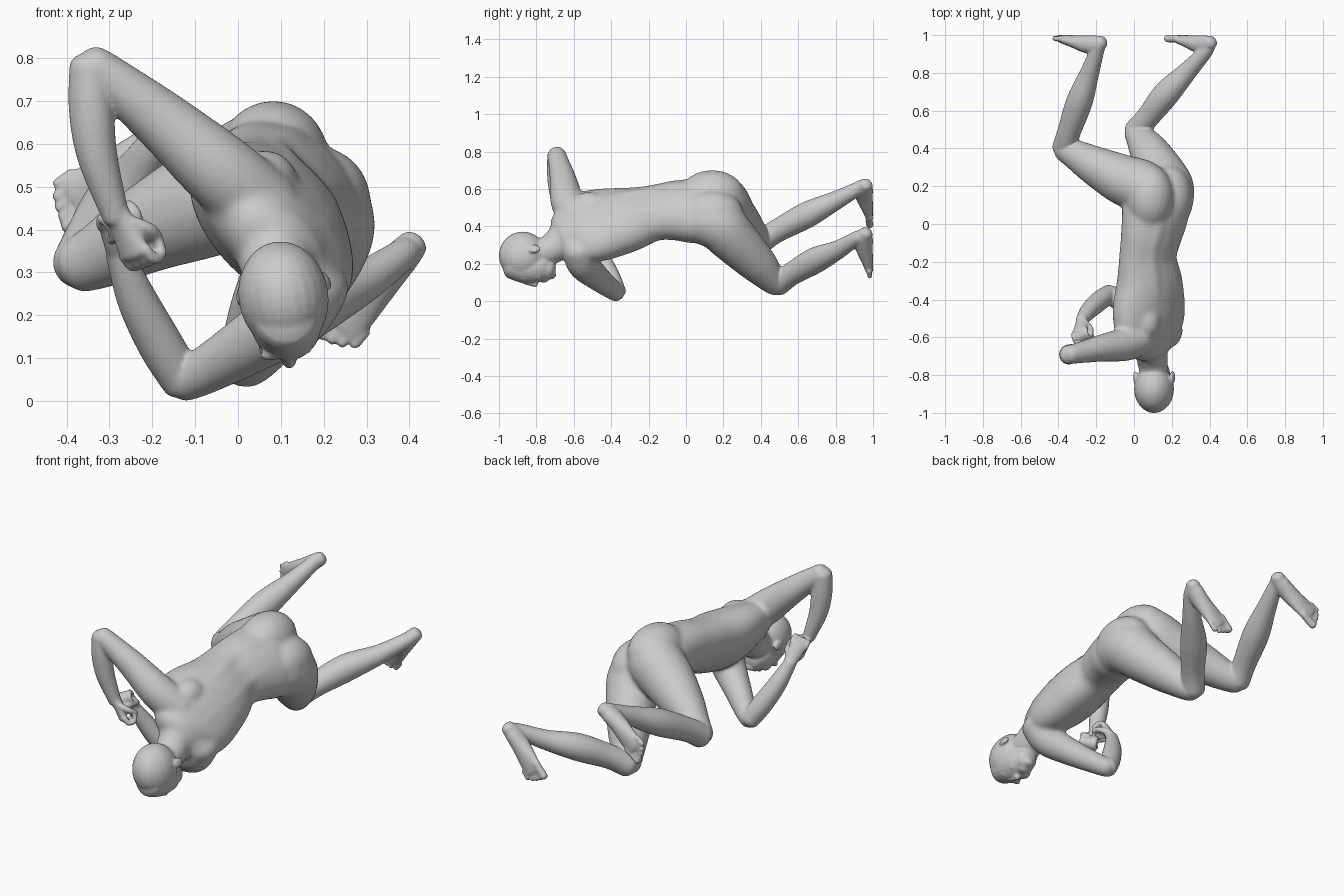
import bpy, bmesh, math
from mathutils import Vector as V, Matrix

bm = bmesh.new()


def catmull(rows, steps=6):
    """Smooth a list of (x, y, z, ra, rb) rows."""
    rows = [V(r) for r in rows]
    p = [rows[0] * 2 - rows[1]] + rows + [rows[-1] * 2 - rows[-2]]
    out = []
    for i in range(1, len(p) - 2):
        a, b, c, d = p[i - 1:i + 3]
        for k in range(steps):
            t = k / steps
            out.append(0.5 * (2 * b + (c - a) * t + (2 * a - 5 * b + 4 * c - d) * t * t
                              + (3 * b - a - 3 * c + d) * t ** 3))
    return out + [rows[-1]]


def loft(rows, side0, side1=None, cap=0.7, n=24):
    """Skin elliptical sections along a path, with rounded ends."""
    rows = [tuple(r) if len(r) == 5 else (*r, r[3]) for r in rows]
    pts = catmull(rows)
    side0, side1 = V(side0), V(side1 or side0)
    secs, m = [], len(pts) - 1
    for i, q in enumerate(pts):
        t = (V(pts[min(i + 1, m)][:3]) - V(pts[max(i - 1, 0)][:3])).normalized()
        s = side0.lerp(side1, i / m)
        s = (s - t * s.dot(t)).normalized()
        secs.append((V(q[:3]), q[3], q[4], s, t.cross(s), t))

    def ends(sec, sign):
        c, a, b, s, u, t = sec
        return [(c + t * sign * cap * min(a, b) * math.sin(f), a * math.cos(f), b * math.cos(f), s, u, t)
                for f in (0.4, 0.8, 1.15, 1.45)]
    secs = ends(secs[0], -1)[::-1] + secs + ends(secs[-1], 1)
    rings = []
    for c, a, b, s, u, t in secs:
        rings.append([bm.verts.new(c + s * a * math.cos(2 * math.pi * k / n)
                                   + u * b * math.sin(2 * math.pi * k / n)) for k in range(n)])
    for r0, r1 in zip(rings, rings[1:]):
        for k in range(n):
            bm.faces.new((r0[k], r0[(k + 1) % n], r1[(k + 1) % n], r1[k]))
    bm.faces.new(rings[0][::-1])
    bm.faces.new(rings[-1])


def blob(c, r, roll=0):
    """Ellipsoid, rolled about the y axis."""
    bmesh.ops.create_uvsphere(bm, u_segments=24, v_segments=16, radius=1,
                              matrix=Matrix.Translation(c) @ Matrix.Rotation(roll, 4, 'Y')
                              @ Matrix.Diagonal((*r, 1)))


def hand(wrist, d, curl):
    """Fist: palm, four curled fingers and a thumb."""
    w, d = V(wrist), V(d).normalized()
    c = V(curl)
    c = (c - d * c.dot(d)).normalized()
    s = d.cross(c)

    def at(a, b, e, *r):
        return (*(w + d * a + c * b + s * e), *r)
    loft([at(-.02, 0, 0, .032, .027), at(.03, .005, 0, .038, .025), at(.09, .005, 0, .045, .021)], s)
    for k in range(4):
        e = (k - 1.5) * .0235
        loft([at(.085, .005, e, .014), at(.115, .02, e, .0145), at(.112, .05, e, .0135),
              at(.08, .058, e, .0125), at(.062, .04, e, .012)], s, n=12)
    loft([at(.02, .01, .025, .018), at(.05, .038, .042, .016), at(.078, .066, .028, .0145),
          at(.088, .074, 0, .0125)], d, n=12)


def foot(heel, toe, big):
    """Foot standing on the plane y = 1; big = side of the big toe."""
    h, t = V((heel[0], 0, heel[1])), V((toe[0], 0, toe[1]))
    d = (t - h).normalized()
    s = V((0, 1, 0)).cross(d) * big
    L = (t - h).length

    def at(f, y, e, *r):
        q = h + d * L * f + s * e
        return (q.x, y, q.z, *r)
    loft([at(.09, .962, 0, .036, .037), at(.2, .950, 0, .041, .050), at(.4, .953, 0, .046, .046),
          at(.6, .966, .002, .054, .034), at(.82, .980, .002, .060, .021)], s)
    for k, (tip, r) in enumerate([(1.0, .020), (.99, .0145), (.97, .0142), (.94, .014), (.89, .0135)]):
        e = .043 - k * .0237
        loft([at(.74, .980, e, r), at(tip - .1, .980, e, r), at(tip - .03, .983, e, r)], s, n=12)


def fuse(name, voxel, rounds):
    """Merge everything in bm into one smooth skin."""
    bmesh.ops.recalc_face_normals(bm, faces=bm.faces)
    mesh = bpy.data.meshes.new(name)
    bm.to_mesh(mesh)
    ob = bpy.data.objects.new(name, mesh)
    bpy.context.collection.objects.link(ob)
    mod = ob.modifiers.new("fuse", 'REMESH')
    mod.mode, mod.voxel_size, mod.use_smooth_shade = 'VOXEL', voxel, True
    mod = ob.modifiers.new("soften", 'SMOOTH')
    mod.factor, mod.iterations = .5, rounds
    return ob


# torso, twisted from pelvis to shoulders
W0, W1 = (.74, 0, -.67), (.68, 0, -.73)
torso = [(.12, .17, .455, .175, .125), (.113, .06, .48, .20, .143), (.092, -.06, .486, .185, .133),
         (.073, -.18, .47, .174, .124), (.08, -.32, .435, .208, .138), (.078, -.46, .408, .236, .135),
         (.082, -.57, .392, .222, .113), (.088, -.65, .365, .14, .092)]
loft(torso, W0, W1, n=40)

# back muscles either side of the spine
for sg in (-1, 1):
    loft([(x + .68 * sg * .06 + .72 * (b - .035), y, z - .72 * sg * .06 + .68 * (b - .035), .05, .033)
          for x, y, z, a, b in torso[1:7]], W0, W1)

# shoulder blade on the raised side
blob((.065, -.52, .51), (.075, .10, .075))

# buttocks
blob((.082, .14, .568), (.13, .175, .133))
blob((.188, .14, .462), (.123, .17, .131))

# thighs
loft([(.075, .12, .54, .13), (.05, .19, .53, .143), (-.06, .235, .472, .134), (-.2, .305, .407, .107),
      (-.31, .367, .345, .081), (-.37, .40, .318, .068)], (0, 0, 1))
loft([(.18, .09, .435, .13), (.18, .18, .405, .14), (.155, .25, .335, .131), (.085, .375, .208, .107),
      (.035, .453, .123, .080), (.01, .49, .09, .068)], (1, 0, 0))

# shoulders and upper arms
loft([(.06, -.59, .45, .09), (-.04, -.635, .535, .09), (-.17, -.657, .648, .073),
      (-.28, -.68, .737, .058), (-.343, -.692, .783, .052)], (0, 1, 0))
loft([(.17, -.57, .28, .095), (.125, -.55, .2, .087), (.03, -.485, .135, .072),
      (-.07, -.41, .075, .058), (-.13, -.37, .047, .052)], (0, 1, 0))

# neck and collar muscles
loft([(.105, -.82, .265, .07), (.10, -.74, .268, .081), (.09, -.67, .32, .087),
      (.085, -.60, .37, .10)], (1, 0, 0))
for end in ((.01, -.61, .49, .065), (.175, -.59, .28, .065)):
    loft([(.105, -.72, .30, .05), (.095, -.665, .36, .065), end], (0, 1, 0))

# soften the trunk first, then carry it on
trunk = fuse("trunk", .0095, 18)
skin = bpy.data.meshes.new_from_object(trunk.evaluated_get(bpy.context.evaluated_depsgraph_get()))
bm.clear()
bm.from_mesh(skin)
bpy.data.objects.remove(trunk)

# knees, lower legs and feet
loft([(-.37, .402, .319, .064), (-.345, .485, .375, .062), (-.288, .65, .463, .070),
      (-.235, .80, .538, .051), (-.195, .92, .602, .038), (-.187, .95, .615, .039)], (1, 0, 0))
loft([(.01, .492, .092, .064), (.073, .565, .146, .062), (.172, .69, .218, .070),
      (.285, .81, .274, .051), (.38, .915, .338, .038), (.388, .95, .345, .039)], (1, 0, 0))
foot((-.145, .642), (-.432, .435), -1)
foot((.428, .388), (.20, .130), 1)

# elbows, forearms and fists
loft([(-.344, -.692, .780, .050), (-.342, -.69, .68, .053), (-.328, -.682, .57, .047),
      (-.285, -.66, .43, .032)], (1, 0, 0))
loft([(-.13, -.37, .048, .050), (-.18, -.405, .13, .053), (-.235, -.455, .235, .047),
      (-.278, -.51, .345, .032)], (1, 0, 0))
hand((-.278, -.66, .424), (.38, .05, -.9), (.6, .7, .25))
hand((-.278, -.515, .355), (-.15, -.55, .8), (.5, -.7, -.4))

# skull and jaw
roll = -.17
blob((.106, -.873, .244), (.105, .128, .129), roll)
loft([(.11, -.92, .21, .082, .094), (.112, -.85, .188, .084, .094), (.114, -.78, .178, .077, .08),
      (.116, -.735, .167, .058, .058)], (1, 0, .17), cap=.65)
# brow, cheeks, nose, lips and chin
for sg in (-1, 1):
    blob((.113 + sg * .032, -.868, .115 + sg * .005), (.03, .016, .015), roll)
    blob((.114 + sg * .038, -.80, .130 + sg * .006), (.028, .036, .024), roll)
loft([(.118, -.866, .104, .010, .012), (.119, -.825, .093, .012, .014), (.12, -.803, .091, .018, .016)],
     (1, 0, .17), n=12)
blob((.118, -.76, .118), (.032, .026, .018), roll)
blob((.118, -.722, .140), (.034, .028, .022), roll)
# ears
blob((.007, -.812, .245), (.011, .036, .024), roll + .25)
blob((.204, -.812, .28), (.011, .036, .024), roll - .25)

# fuse all parts into one smooth body
fuse("body", .006, 6)
bm.free()
